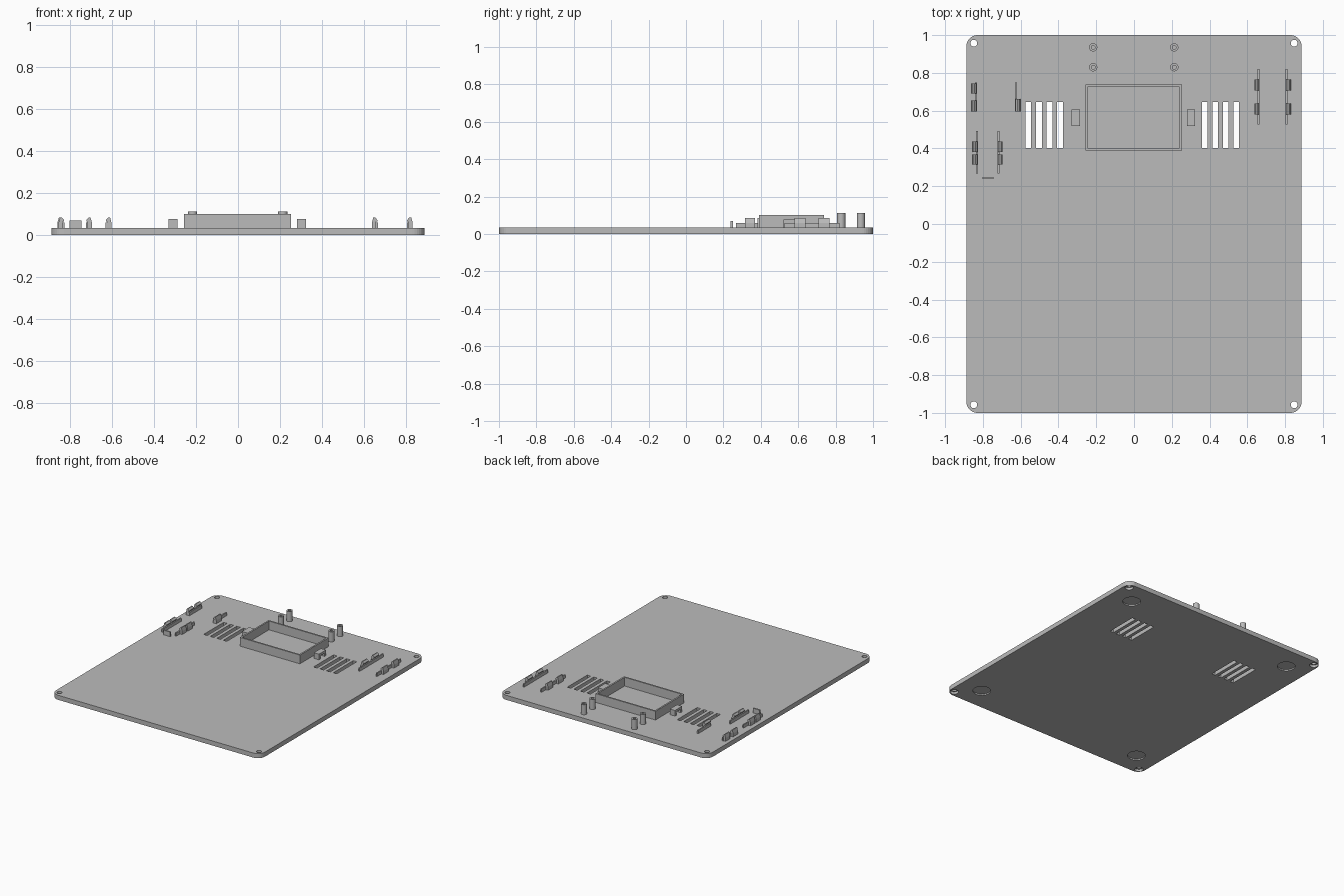
import bpy, bmesh, math

cube = bpy.data.objects.get("Cube")
if cube:
    bpy.data.objects.remove(cube)

grey = bpy.data.materials.new("plain grey")
grey.use_nodes = True
colour = (0.5, 0.5, 0.5, 1)
grey.diffuse_color = colour
grey.node_tree.nodes["Principled BSDF"].inputs["Base Color"].default_value = colour

TOP = 0.035   # upper surface of the base plate
SINK = 0.002  # overlap of parts into the plate


def finish(name, bm):
    bmesh.ops.recalc_face_normals(bm, faces=bm.faces)
    mesh = bpy.data.meshes.new(name)
    bm.to_mesh(mesh)
    bm.free()
    mesh.materials.append(grey)
    obj = bpy.data.objects.new(name, mesh)
    bpy.context.collection.objects.link(obj)
    return obj


def add_prism(bm, points, offset):
    """Extrude a closed loop of 3D points by an offset."""
    a = [bm.verts.new(p) for p in points]
    b = [bm.verts.new([u + v for u, v in zip(p, offset)]) for p in points]
    n = len(a)
    bm.faces.new(a)
    bm.faces.new(b[::-1])
    for i in range(n):
        j = (i + 1) % n
        bm.faces.new((a[i], a[j], b[j], b[i]))


def add_box(bm, x0, x1, y0, y1, z0, z1):
    add_prism(bm, [(x0, y0, z0), (x1, y0, z0), (x1, y1, z0), (x0, y1, z0)], (0, 0, z1 - z0))


def add_lathe(bm, x, y, profile, n=32):
    """Turn an open (radius, z) profile around a vertical axis, capping both ends."""
    rings = []
    for r, z in profile:
        rings.append([bm.verts.new((x + r * math.cos(math.tau * i / n),
                                    y + r * math.sin(math.tau * i / n), z)) for i in range(n)])
    for a, b in zip(rings, rings[1:]):
        for i in range(n):
            j = (i + 1) % n
            bm.faces.new((a[i], a[j], b[j], b[i]))
    bm.faces.new(rings[0][::-1])
    bm.faces.new(rings[-1])


# Base plate with rounded corners
W, L, R = 0.888, 1.0, 0.06
outline = []
for k, (sx, sy) in enumerate([(1, 1), (-1, 1), (-1, -1), (1, -1)]):
    for i in range(9):
        t = math.pi / 2 * (k + i / 8)
        outline.append((sx * (W - R) + R * math.cos(t), sy * (L - R) + R * math.sin(t), 0))
bm = bmesh.new()
add_prism(bm, outline, (0, 0, TOP))
plate = finish("base_plate", bm)

# Cutters: stepped screw holes, foot recesses and vent slots
bm = bmesh.new()
for sx in (-1, 1):
    for sy in (-1, 1):
        add_lathe(bm, sx * 0.848, sy * 0.957,
                  [(0.03, -0.02), (0.03, 0.018), (0.018, 0.018), (0.018, 0.06)])
        add_lathe(bm, sx * 0.71, sy * 0.82, [(0.063, -0.02), (0.063, 0.01)])
for first in (-0.559, 0.375):
    for i in range(4):
        x = first + i * 0.0557
        add_box(bm, x - 0.015, x + 0.015, 0.403, 0.646, -0.02, 0.06)
cutter = finish("plate_cutter", bm)
cut = plate.modifiers.new("openings", "BOOLEAN")
cut.operation = "DIFFERENCE"
cut.solver = "EXACT"
cut.object = cutter
bpy.context.view_layer.objects.active = plate
plate.select_set(True)
bpy.ops.object.modifier_apply(modifier=cut.name)
bpy.data.objects.remove(cutter)

# Open rectangular frame
bm = bmesh.new()
X0, X1, Y0, Y1, T, H = -0.257, 0.253, 0.39, 0.738, 0.012, 0.102
Z = TOP - SINK
add_box(bm, X0, X1, Y0, Y0 + T, Z, H)
add_box(bm, X0, X1, Y1 - T, Y1, Z, H)
add_box(bm, X0, X0 + T, Y0 + T, Y1 - T, Z, H)
add_box(bm, X1 - T, X1, Y0 + T, Y1 - T, Z, H)
finish("display_frame", bm)

# Strap bridges beside the frame
for name, x in (("right_bridge", -0.309), ("left_bridge", 0.302)):
    bm = bmesh.new()
    lo, hi, h, t = 0.52, 0.607, 0.078, 0.018
    add_prism(bm, [(x - 0.022, y, z) for y, z in
                   ((lo, Z), (lo, h), (hi, h), (hi, Z), (hi - t, Z),
                    (hi - t, h - t), (lo + t, h - t), (lo + t, Z))], (0.044, 0, 0))
    finish(name, bm)

# Hollow screw bosses
for side, x in (("right", -0.216), ("left", 0.213)):
    for end, y in (("front", 0.83), ("back", 0.935)):
        bm = bmesh.new()
        add_lathe(bm, x, y, [(0.022, Z), (0.022, 0.112), (0.01, 0.112), (0.01, 0.05)], 24)
        boss = finish(f"{side}_{end}_boss", bm)
        bpy.ops.object.select_all(action="DESELECT")
        boss.select_set(True)
        bpy.context.view_layer.objects.active = boss
        bpy.ops.object.shade_smooth_by_angle()


def clip_rail(name, x, side, y0, y1, clips):
    """Low rail with snap hooks on its outer side; side is the outward x direction."""
    bm = bmesh.new()
    add_box(bm, x - 0.005, x + 0.005, y0, y1, Z, 0.06)
    for a, b in clips:
        hook = [(0.003, Z), (0.023, Z), (0.023, 0.06), (0.016, 0.085),
                (0.008, 0.085), (-0.003, 0.073), (-0.003, 0.066), (0.003, 0.066)]
        add_prism(bm, [(x + side * u, a, z) for u, z in hook], (0, b - a, 0))
    finish(name, bm)


# Three pairs of snap rails
pair = [(0.58, 0.639), (0.708, 0.766)]
clip_rail("left_inner_rail", 0.66, -1, 0.527, 0.82, pair)
clip_rail("left_outer_rail", 0.808, 1, 0.527, 0.82, pair)
clip_rail("right_back_outer_rail", -0.836, -1, 0.596, 0.75, [(0.596, 0.655), (0.69, 0.745)])
clip_rail("right_back_inner_rail", -0.625, 1, 0.596, 0.75, [(0.596, 0.662)])
pair = [(0.315, 0.368), (0.382, 0.438)]
clip_rail("right_front_outer_rail", -0.831, -1, 0.268, 0.493, pair)
clip_rail("right_front_inner_rail", -0.718, 1, 0.268, 0.493, pair)

# End stop in front of the right rails
bm = bmesh.new()
add_box(bm, -0.802, -0.744, 0.238, 0.25, Z, 0.07)
finish("end_stop", bm)
